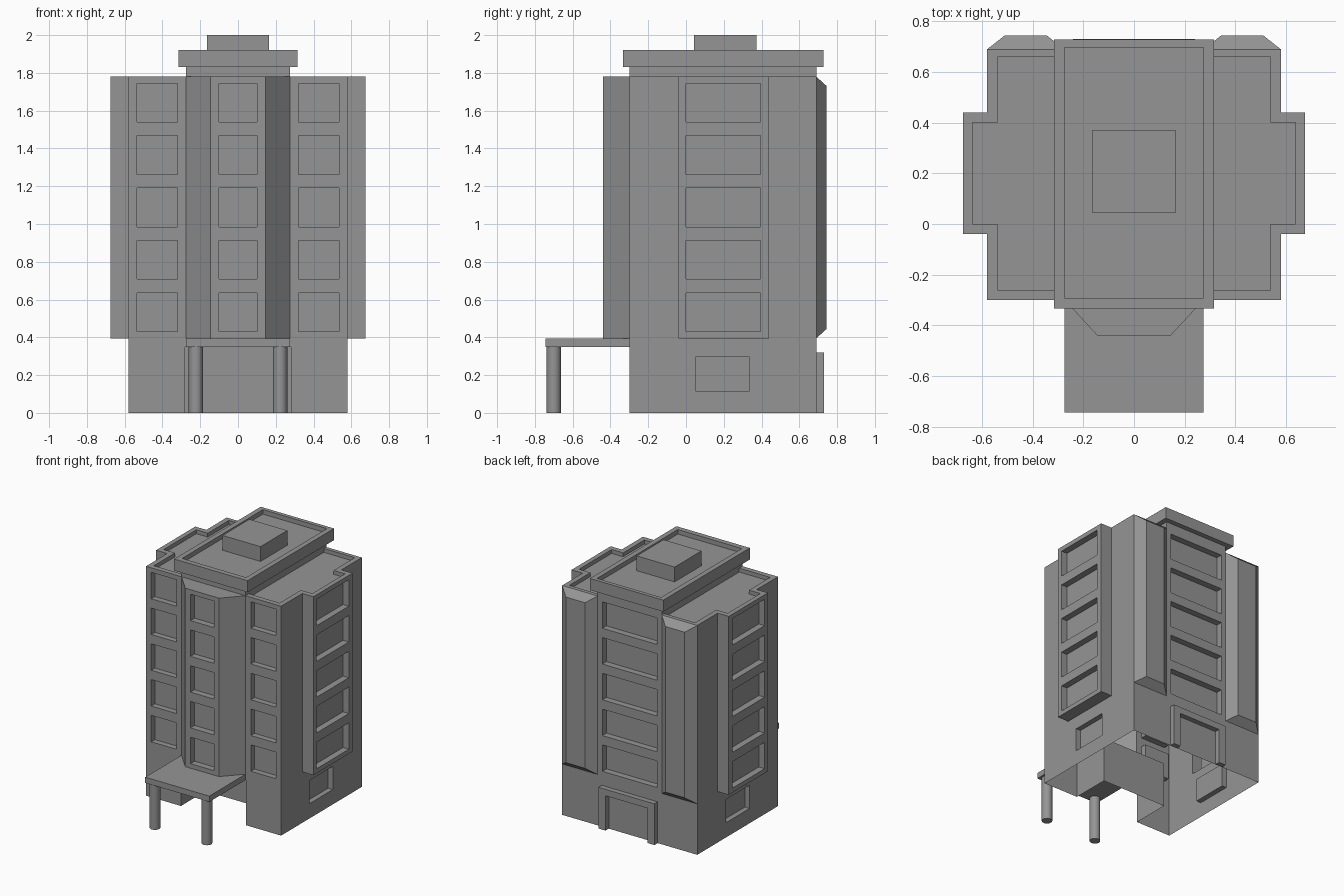
import bpy
import bmesh

cube = bpy.data.objects.get("Cube")
if cube:
    bpy.data.objects.remove(cube, do_unlink=True)

GREY = (0.3, 0.3, 0.3, 1.0)
concrete = bpy.data.materials.new("plain grey")
concrete.use_nodes = True
concrete.diffuse_color = GREY
concrete.node_tree.nodes["Principled BSDF"].inputs["Base Color"].default_value = GREY


def prism(bm, outline, z0, z1):
    """Closed vertical prism over a plan outline."""
    low = [bm.verts.new((x, y, z0)) for x, y in outline]
    high = [bm.verts.new((x, y, z1)) for x, y in outline]
    faces = [bm.faces.new(low), bm.faces.new(high)]
    n = len(outline)
    for i in range(n):
        j = (i + 1) % n
        faces.append(bm.faces.new((low[i], low[j], high[j], high[i])))
    bmesh.ops.recalc_face_normals(bm, faces=faces)
    return low + high


def box(bm, x0, x1, y0, y1, z0, z1):
    return prism(bm, [(x0, y0), (x1, y0), (x1, y1), (x0, y1)], z0, z1)


def finish(name, bm):
    mesh = bpy.data.meshes.new(name)
    bm.to_mesh(mesh)
    bm.free()
    mesh.materials.append(concrete)
    obj = bpy.data.objects.new(name, mesh)
    bpy.context.scene.collection.objects.link(obj)
    return obj


def combine(target, other, operation):
    """Apply an exact boolean and discard the helper."""
    mod = target.modifiers.new("combine", "BOOLEAN")
    mod.operation, mod.solver, mod.object = operation, "EXACT", other
    graph = bpy.context.evaluated_depsgraph_get()
    mesh = bpy.data.meshes.new_from_object(target.evaluated_get(graph))
    target.modifiers.clear()
    target.data = mesh
    bpy.data.objects.remove(other, do_unlink=True)


FRONT, BACK, SIDE, BAY, ROOF, FLOOR1 = -0.3, 0.69, 0.58, 0.675, 1.78, 0.395
DEPTH = 0.05

# Main block
bm = bmesh.new()
box(bm, -SIDE, SIDE, FRONT, BACK, 0, ROOF)
body = finish("building_body", bm)

# Projecting side bays and the angled front bay
bm = bmesh.new()
for s in (-1, 1):
    box(bm, s * 0.5, s * BAY, -0.04, 0.44, FLOOR1, ROOF)
prism(bm, [(-0.275, FRONT), (-0.145, -0.44), (0.145, -0.44), (0.275, FRONT),
           (0.275, -0.2), (-0.275, -0.2)], FLOOR1, ROOF)
combine(body, finish("bays", bm), "UNION")

# Window recesses, entrance recess and sunken roof decks
bm = bmesh.new()
for floor in range(5):
    z0 = 0.43 + 0.2775 * floor
    z1 = z0 + 0.205
    box(bm, -0.1, 0.1, -0.5, -0.44 + DEPTH, z0, z1)
    box(bm, -0.235, 0.235, BACK - DEPTH, 0.8, z0, z1)
    for s in (-1, 1):
        box(bm, s * 0.32, s * 0.535, -0.4, FRONT + DEPTH - 0.005, z0, z1)
        box(bm, s * (BAY - DEPTH), s * 0.8, 0, 0.395, z0, z1)
for s in (-1, 1):
    box(bm, s * (SIDE - 0.04), s * 0.7, 0.05, 0.335, 0.115, 0.295)
    deck = [(0.275, -0.26), (0.54, -0.26), (0.54, 0), (0.638, 0),
            (0.638, 0.4), (0.54, 0.4), (0.54, 0.66), (0.275, 0.66)]
    prism(bm, [(s * x, y) for x, y in deck], ROOF - 0.03, ROOF + 0.1)
box(bm, -0.28, 0.28, -0.4, 0, -0.1, 0.35)
combine(body, finish("recesses", bm), "DIFFERENCE")

# Open underside
bm = bmesh.new()
bm.from_mesh(body.data)
under = [f for f in bm.faces if all(v.co.z < 0.001 for v in f.verts)]
bmesh.ops.delete(bm, geom=under, context="FACES")
bm.to_mesh(body.data)
bm.free()

# Bevelled rear pilasters
for s, side in ((-1, "right"), (1, "left")):
    bm = bmesh.new()
    verts = box(bm, s * 0.275, s * SIDE, BACK, 0.745, FLOOR1, ROOF)
    mid_x, mid_z = s * (0.275 + SIDE) / 2, (FLOOR1 + ROOF) / 2
    for v in verts:
        if v.co.y > BACK + 0.01:
            v.co.x += 0.07 if v.co.x < mid_x else -0.07
            v.co.z += 0.05 if v.co.z < mid_z else -0.05
    finish("rear_pilaster_" + side, bm)

# Rear door surround
bm = bmesh.new()
prism(bm, [(-0.24, 0), (-0.24, 0.32), (0.24, 0.32), (0.24, 0),
           (0.18, 0), (0.18, 0.27), (-0.18, 0.27), (-0.18, 0)], BACK, 0.73)
for v in bm.verts:
    v.co.y, v.co.z = v.co.z, v.co.y
bmesh.ops.recalc_face_normals(bm, faces=bm.faces)
finish("rear_door_surround", bm)

# Roof core, overhanging slab with parapet, and plant room
bm = bmesh.new()
box(bm, -0.275, 0.275, FRONT, BACK, ROOF - 0.03, 1.83)
finish("roof_core", bm)

bm = bmesh.new()
box(bm, -0.315, 0.315, -0.333, 0.728, 1.83, 1.92)
slab = finish("roof_slab", bm)
bm = bmesh.new()
box(bm, -0.275, 0.275, -0.293, 0.698, 1.885, 2.0)
combine(slab, finish("slab_recess", bm), "DIFFERENCE")

bm = bmesh.new()
box(bm, -0.163, 0.163, 0.043, 0.372, 1.885, 2.0)
finish("plant_room", bm)

# Entrance canopy on two round columns
bm = bmesh.new()
box(bm, -0.275, 0.275, -0.745, FRONT, 0.35, FLOOR1)
finish("entrance_canopy", bm)
for s, side in ((-1, "right"), (1, "left")):
    bpy.ops.mesh.primitive_cylinder_add(vertices=20, radius=0.038, depth=0.35,
                                        location=(s * 0.223, -0.7, 0.175))
    column = bpy.context.object
    column.name = "canopy_column_" + side
    column.data.materials.append(concrete)
    bpy.ops.object.shade_smooth_by_angle()
